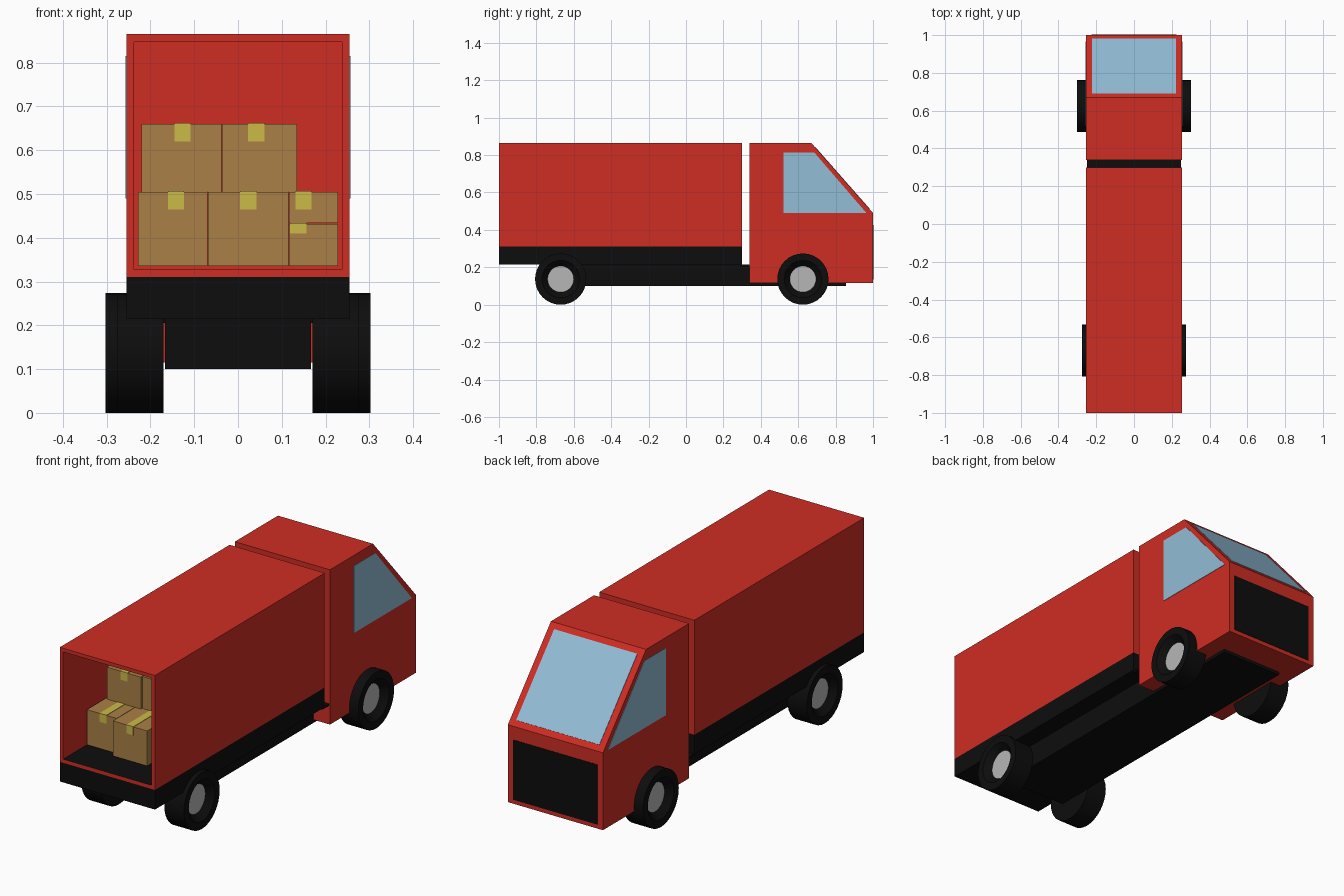
import bpy, bmesh, math
from mathutils import Matrix, Vector

if "Cube" in bpy.data.objects:
    bpy.data.objects.remove(bpy.data.objects["Cube"])


def material(name, *rgb):
    m = bpy.data.materials.new(name)
    m.use_nodes = True
    m.diffuse_color = (*rgb, 1)
    m.node_tree.nodes["Principled BSDF"].inputs["Base Color"].default_value = (*rgb, 1)
    return m


RED = material("red paint", 0.62, 0.026, 0.017)
BLACK = material("black", 0.004, 0.004, 0.004)
GLASS = material("pale blue glass", 0.29, 0.51, 0.68)
CARD = material("cardboard", 0.40, 0.215, 0.062)
TAPE = material("yellow tape", 0.60, 0.50, 0.065)
STEEL = material("grey hub", 0.47, 0.47, 0.47)


def finish(bm, name, *mats):
    bmesh.ops.recalc_face_normals(bm, faces=bm.faces)
    me = bpy.data.meshes.new(name)
    bm.to_mesh(me)
    bm.free()
    for m in mats:
        me.materials.append(m)
    ob = bpy.data.objects.new(name, me)
    bpy.context.collection.objects.link(ob)
    return ob


def block_mesh(x, y, z):
    """Box from (min, max) pairs."""
    bm = bmesh.new()
    bmesh.ops.create_cube(bm, size=1)
    for v in bm.verts:
        v.co = [r[0] if c < 0 else r[1] for c, r in zip(v.co, (x, y, z))]
    return bm


def block(name, x, y, z, mat):
    return finish(block_mesh(x, y, z), name, mat)


def prism(name, points, offset, mat):
    """Extrude a flat outline by an offset vector."""
    bm = bmesh.new()
    face = bm.faces.new([bm.verts.new(p) for p in points])
    ext = bmesh.ops.extrude_face_region(bm, geom=[face], use_keep_orig=True)
    moved = [g for g in ext["geom"] if isinstance(g, bmesh.types.BMVert)]
    bmesh.ops.translate(bm, verts=moved, vec=offset)
    return finish(bm, name, mat)


W = 0.255

# Cargo box, open at the rear, with a dark floor
bm = block_mesh((-W, W), (-1, 0.3), (0.31, 0.865))
bm.normal_update()
rear = [f for f in bm.faces if f.normal.y < -0.9]
bmesh.ops.inset_region(bm, faces=rear, thickness=0.025)
hole = bmesh.ops.extrude_discrete_faces(bm, faces=rear)["faces"]
bmesh.ops.translate(bm, verts=hole[0].verts, vec=(0, 1.27, 0))
bm.normal_update()
for f in bm.faces:
    f.material_index = int(f.normal.z > 0.9 and f.calc_center_median().z < 0.5)
finish(bm, "cargo_box", RED, BLACK)

# Bed and chassis
block("cargo_bed", (-W, W), (-1, 0.3), (0.215, 0.31), BLACK)
block("bed_link", (-0.25, 0.25), (0.29, 0.345), (0.205, 0.215), BLACK)
block("chassis", (-0.167, 0.167), (-0.72, 0.855), (0.1, 0.216), BLACK)

# Cab
profile = [(0.34, 0.115), (1, 0.115), (1, 0.49), (0.67, 0.865), (0.34, 0.865)]
prism("cab", [(-W, y, z) for y, z in profile], (2 * W, 0, 0), RED)

# Windows and front panel as thin plates
side = [(0.52, 0.49), (0.965, 0.49), (0.685, 0.815), (0.52, 0.815)]
for s, label in ((1, "left"), (-1, "right")):
    prism(label + "_window", [(s * (W - 0.002), y, z) for y, z in side],
          (s * 0.004, 0, 0), GLASS)

low, high = Vector((0, 1, 0.49)), Vector((0, 0.67, 0.865))
normal = Vector((0, 0.375, 0.33)).normalized()
a, b = low.lerp(high, 0.06), low.lerp(high, 0.94)
corners = [p + Vector((x, 0, 0)) - normal * 0.002
           for p, x in ((a, -0.223), (a, 0.223), (b, 0.223), (b, -0.223))]
prism("windscreen", corners, normal * 0.004, GLASS)
block("front_panel", (-0.225, 0.225), (0.997, 1.002), (0.135, 0.425), BLACK)


# Wheels: a lathed tyre with a dished hub
def wheel(name, s, x_in, y):
    outer, r = x_in + 0.105, 0.137
    section = [(x_in, 0), (x_in, r), (outer, r), (outer, 0.1),
               (outer - 0.03, 0.07), (outer - 0.03, 0)]
    bm = bmesh.new()
    verts = [bm.verts.new((px, 0, pr)) for px, pr in section]
    edges = [bm.edges.new(pair) for pair in zip(verts, verts[1:])]
    bmesh.ops.spin(bm, geom=verts + edges, cent=(0, 0, 0), axis=(1, 0, 0),
                   angle=math.tau, steps=32, use_merge=True)
    bmesh.ops.remove_doubles(bm, verts=bm.verts, dist=0.0005)
    for f in bm.faces:
        c = f.calc_center_median()
        f.material_index = int(c.x > x_in + 0.01 and math.hypot(c.y, c.z) < 0.07)
    bmesh.ops.transform(bm, verts=bm.verts,
                        matrix=Matrix.Translation((0, y, r)) @ Matrix.Diagonal((s, 1, 1, 1)))
    ob = finish(bm, name, BLACK, STEEL)
    bpy.ops.object.select_all(action="DESELECT")
    ob.select_set(True)
    bpy.context.view_layer.objects.active = ob
    bpy.ops.object.shade_smooth_by_angle(angle=math.radians(30))


for s, label in ((1, "left"), (-1, "right")):
    wheel("front_wheel_" + label, s, 0.198, 0.625)
    wheel("rear_wheel_" + label, s, 0.17, -0.67)


# Cartons with a tape strip over the top and down both ends
def carton(name, x, y, z, tape_x, drop=0.04):
    block(name, x, y, z, CARD)
    t = 0.002
    strip = (tape_x, tape_x + 0.037)
    block(name + "_top_tape", strip, (y[0] - t, y[1] + t), (z[1] - t, z[1] + t), TAPE)
    for end, label in ((y[0], "rear"), (y[1], "front")):
        block(f"{name}_{label}_tape", strip, (end - t, end + t), (z[1] - drop, z[1]), TAPE)


FLOOR, MID, TOP = 0.335, 0.505, 0.66
carton("carton_lower_left", (-0.229, -0.07), (-0.83, -0.55), (FLOOR, MID), -0.16)
carton("carton_lower_middle", (-0.068, 0.115), (-0.86, -0.58), (FLOOR, MID), 0.005)
carton("carton_small_bottom", (0.116, 0.229), (-0.76, -0.55), (FLOOR, 0.432), 0.119, 0.022)
carton("carton_small_top", (0.116, 0.229), (-0.74, -0.55), (0.434, MID), 0.131)
carton("carton_upper_left", (-0.22, -0.038), (-0.69, -0.45), (MID, TOP), -0.145)
carton("carton_upper_right", (-0.036, 0.135), (-0.68, -0.45), (MID, TOP), 0.023)
